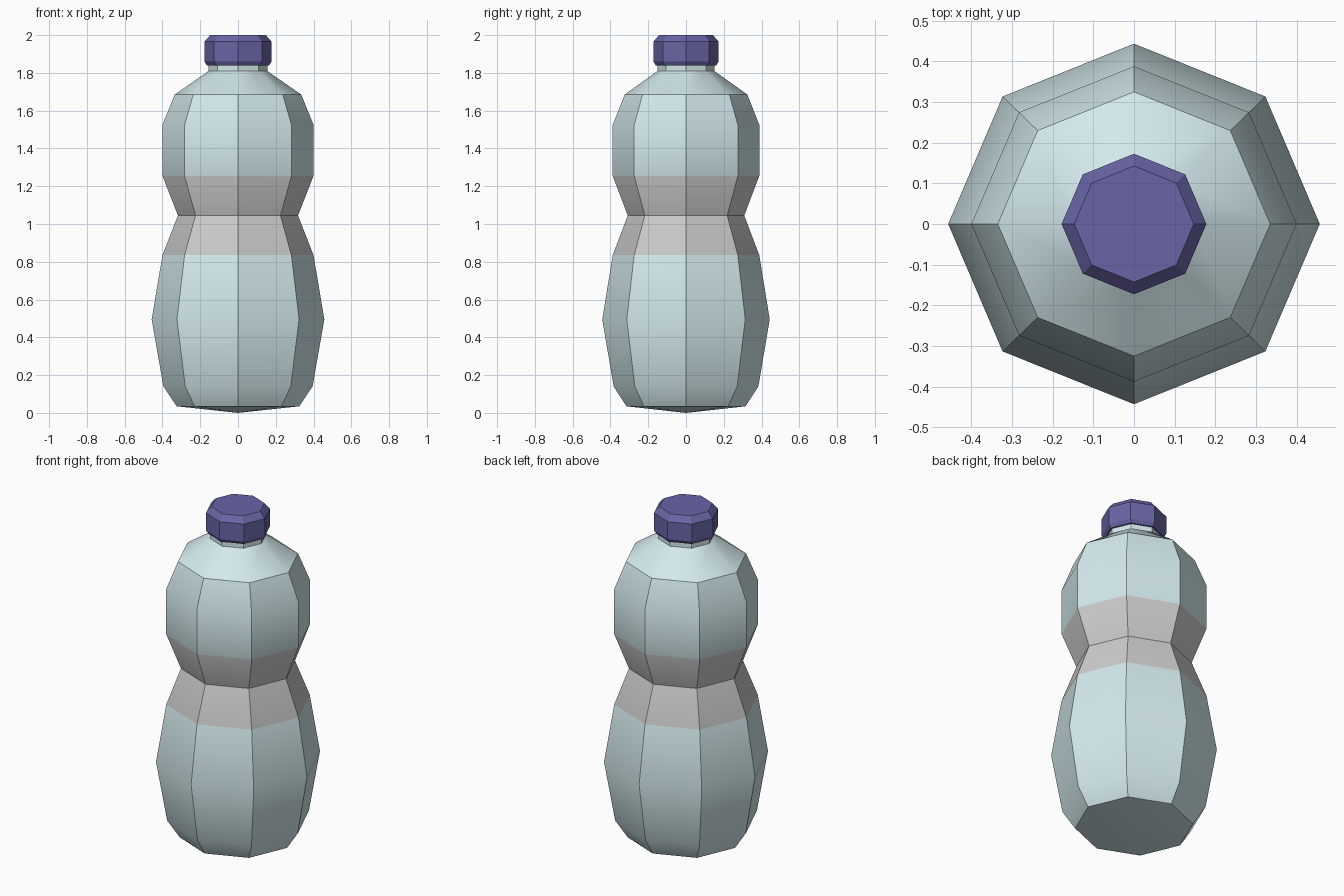
import bpy, bmesh, math

if "Cube" in bpy.data.objects:
    bpy.data.objects.remove(bpy.data.objects["Cube"])

SIDES = 8
Y_SCALE = 0.97  # the bottle is slightly narrower front to back


def material(name, color):
    m = bpy.data.materials.new(name)
    m.diffuse_color = (*color, 1)
    m.use_nodes = True
    m.node_tree.nodes["Principled BSDF"].inputs["Base Color"].default_value = m.diffuse_color
    return m


def lathe(name, profile, materials, band=()):
    """Revolve (radius, z) points; strips listed in band use the second material."""
    bm = bmesh.new()
    rings = []
    for r, z in profile:
        if r == 0:
            rings.append([bm.verts.new((0, 0, z))] * SIDES)
        else:
            angles = [2 * math.pi * i / SIDES for i in range(SIDES)]
            rings.append([bm.verts.new((r * math.cos(a), r * Y_SCALE * math.sin(a), z))
                          for a in angles])
    for k, (lo, hi) in enumerate(zip(rings, rings[1:])):
        for i in range(SIDES):
            j = (i + 1) % SIDES
            corners = list(dict.fromkeys((lo[i], lo[j], hi[j], hi[i])))
            bm.faces.new(corners).material_index = int(k in band)
    bmesh.ops.recalc_face_normals(bm, faces=bm.faces)
    mesh = bpy.data.meshes.new(name)
    bm.to_mesh(mesh)
    bm.free()
    for m in materials:
        mesh.materials.append(m)
    obj = bpy.data.objects.new(name, mesh)
    bpy.context.collection.objects.link(obj)
    bpy.ops.object.select_all(action='DESELECT')
    obj.select_set(True)
    bpy.context.view_layer.objects.active = obj
    bpy.ops.object.shade_smooth_by_angle(angle=math.radians(30))
    return obj


plastic = material("pale_blue_plastic", (0.65, 0.82, 0.85))
label = material("grey_label", (0.55, 0.55, 0.57))
purple = material("purple_cap", (0.14, 0.13, 0.38))

# Bottle with a grey band around the waist
lathe("bottle", [(0, 0), (0.325, 0.035), (0.395, 0.14), (0.457, 0.495), (0.40, 0.835),
                 (0.318, 1.045), (0.40, 1.255), (0.40, 1.525), (0.335, 1.685),
                 (0.155, 1.81), (0.155, 1.87), (0, 1.87)],
      [plastic, label], band=(4, 5))

# Screw cap with chamfered rims
lathe("cap", [(0.145, 1.84), (0.165, 1.84), (0.178, 1.86), (0.178, 1.965),
              (0.147, 2.0), (0, 2.0)], [purple])
